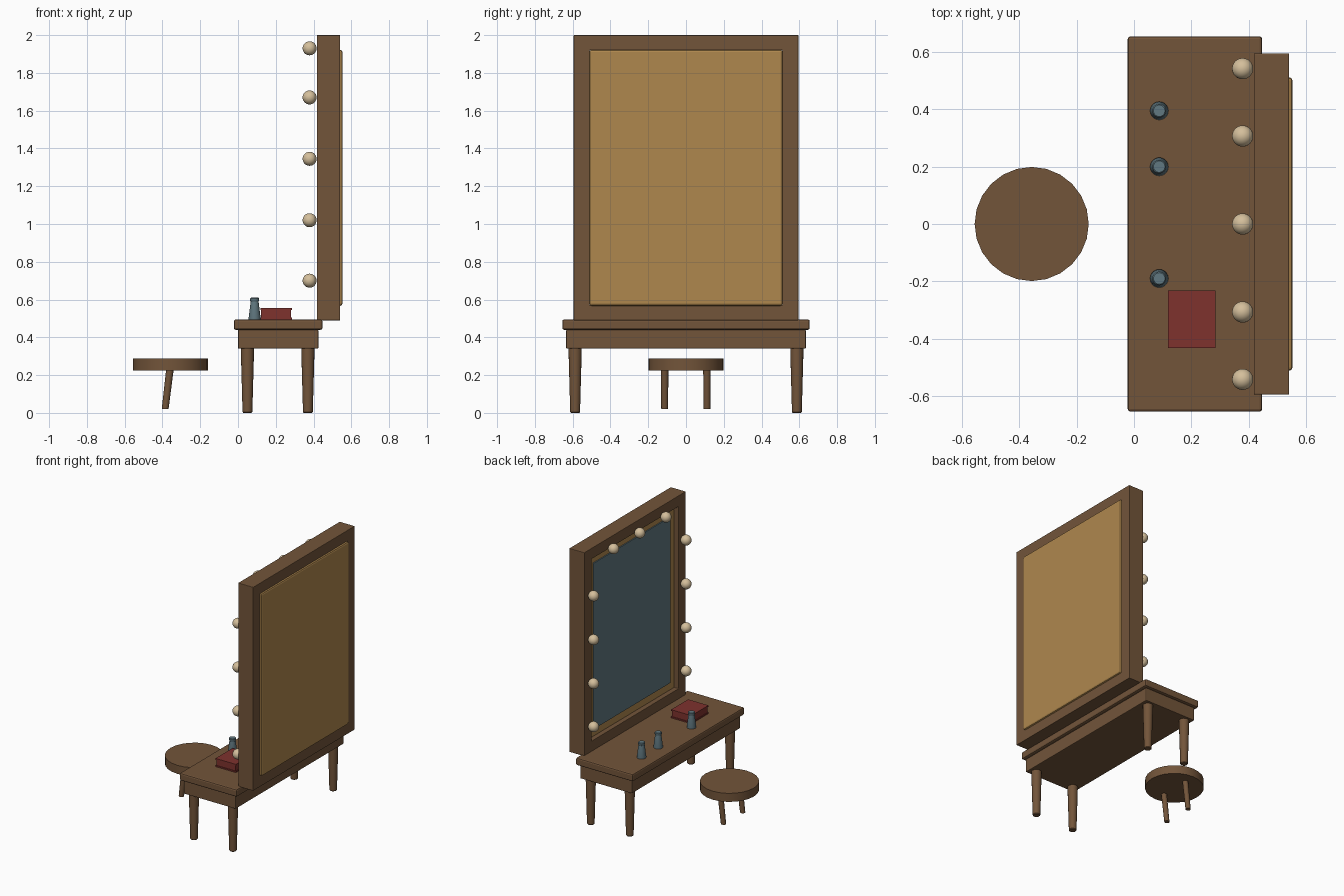
import bpy
import bmesh
import math
from mathutils import Vector

cube = bpy.data.objects.get("Cube")
if cube:
    bpy.data.objects.remove(cube, do_unlink=True)


def material(name, r, g, b):
    m = bpy.data.materials.new(name)
    m.use_nodes = True
    m.diffuse_color = (r, g, b, 1)
    node = next(n for n in m.node_tree.nodes if n.type == "BSDF_PRINCIPLED")
    node.inputs["Base Color"].default_value = (r, g, b, 1)
    return m


WOOD = material("brown wood", 0.17, 0.09, 0.042)
BACKING = material("golden wood", 0.43, 0.245, 0.076)
GLASS = material("blue grey glass", 0.12, 0.19, 0.22)
BULB = material("cream bulb", 0.66, 0.52, 0.33)
RED = material("book red", 0.21, 0.032, 0.027)


def finish(name, bm, mat, bevel=0, smooth=False):
    bmesh.ops.recalc_face_normals(bm, faces=bm.faces)
    mesh = bpy.data.meshes.new(name)
    bm.to_mesh(mesh)
    bm.free()
    mesh.materials.append(mat)
    ob = bpy.data.objects.new(name, mesh)
    bpy.context.collection.objects.link(ob)
    if bevel:
        mod = ob.modifiers.new("soft edges", "BEVEL")
        mod.width = bevel
        mod.segments = 2
    if smooth:
        bpy.ops.object.select_all(action="DESELECT")
        ob.select_set(True)
        bpy.context.view_layer.objects.active = ob
        bpy.ops.object.shade_smooth_by_angle(angle=math.radians(35))
    return ob


def box(name, x, y, z, mat, bevel=0):
    """Box from its (low, high) range on each axis."""
    bm = bmesh.new()
    bmesh.ops.create_cube(bm, size=1)
    for v in bm.verts:
        v.co = Vector([(a + b) / 2 + c * (b - a) for (a, b), c in zip((x, y, z), v.co)])
    return finish(name, bm, mat, bevel)


def lathe(name, profile, x, y, mat, sides=24, lean=0):
    """Turned part from (radius, height) points; lean shears it along x."""
    bm = bmesh.new()
    rings = []
    for r, z in profile:
        turns = [math.tau * i / sides for i in range(sides)]
        rings.append([bm.verts.new((x + lean * z + r * math.cos(t), y + r * math.sin(t), z))
                      for t in turns])
    for low, high in zip(rings, rings[1:]):
        for i in range(sides):
            j = (i + 1) % sides
            bm.faces.new((low[i], low[j], high[j], high[i]))
    bm.faces.new(rings[0])
    bm.faces.new(rings[-1])
    return finish(name, bm, mat, smooth=True)


# Table
box("table_top", (-0.022, 0.447), (-0.655, 0.655), (0.44, 0.495), WOOD, 0.01)
box("table_apron", (0, 0.425), (-0.635, 0.635), (0.34, 0.44), WOOD, 0.005)
for side, y in (("right", -0.587), ("left", 0.587)):
    for end, x in (("outer", 0.05), ("inner", 0.37)):
        lathe(f"table_leg_{side}_{end}",
              [(0.022, 0), (0.026, 0.005), (0.035, 0.33), (0.035, 0.345)], x, y, WOOD, 16)

# Mirror frame: a rectangular ring
bm = bmesh.new()
loops = []
for x, half, low, high in ((0.418, 0.595, 0.49, 2), (0.541, 0.595, 0.49, 2),
                           (0.541, 0.51, 0.57, 1.92), (0.418, 0.51, 0.57, 1.92)):
    loops.append([bm.verts.new((x, s * half, z))
                  for s, z in ((-1, low), (1, low), (1, high), (-1, high))])
for k in range(4):
    a, b = loops[k], loops[(k + 1) % 4]
    for i in range(4):
        j = (i + 1) % 4
        bm.faces.new((a[i], a[j], b[j], b[i]))
finish("mirror_frame", bm, WOOD, 0.003)

# Backing panel and mirror glass
box("mirror_backing", (0.45, 0.553), (-0.512, 0.512), (0.567, 1.922), BACKING, 0.012)
box("mirror_glass", (0.442, 0.451), (-0.45, 0.45), (0.63, 1.86), GLASS)

# Bulbs up both sides and across the top
spots = [(s * 0.542, z) for s in (-1, 1) for z in (0.70, 1.02, 1.345, 1.67)]
spots += [(y, 1.93) for y in (-0.307, 0, 0.307)]
for n, (y, z) in enumerate(spots):
    bm = bmesh.new()
    bmesh.ops.create_uvsphere(bm, u_segments=24, v_segments=14, radius=0.037)
    bmesh.ops.translate(bm, verts=bm.verts, vec=(0.379, y, z))
    finish(f"bulb_{n + 1}", bm, BULB, smooth=True)

# Bottles
for n, y in enumerate((-0.19, 0.2, 0.395)):
    lathe(f"bottle_{n + 1}",
          [(0.031, 0.494), (0.032, 0.5), (0.021, 0.59), (0.024, 0.595), (0.024, 0.606),
           (0.02, 0.61)], 0.088, y, GLASS, 20)

# Book: two covers around a block
for part, z in (("bottom", (0.495, 0.504)), ("top", (0.546, 0.556))):
    box(f"book_{part}_cover", (0.118, 0.285), (-0.432, -0.232), z, RED)
box("book_block", (0.122, 0.28), (-0.427, -0.237), (0.503, 0.547), RED)

# Stool with two leaning legs
lathe("stool_seat", [(0.199, 0.225), (0.199, 0.288)], -0.357, 0, WOOD, 24)
for side, y in (("right", -0.113), ("left", 0.111)):
    lathe(f"stool_leg_{side}", [(0.018, 0.02), (0.02, 0.24)], -0.388, y, WOOD, 12, 0.12)
